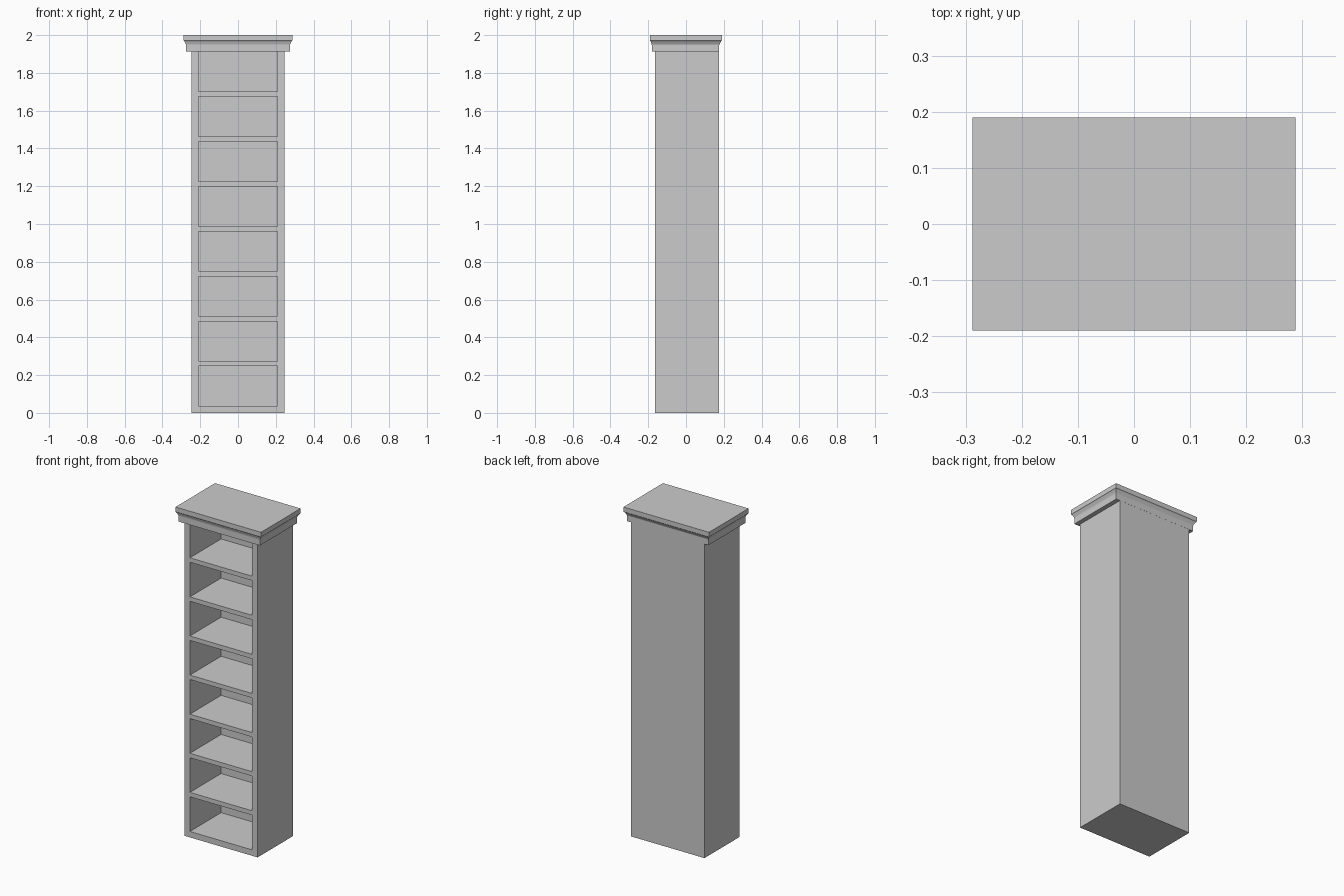
import bpy, bmesh
from mathutils import Vector

if "Cube" in bpy.data.objects:
    bpy.data.objects.remove(bpy.data.objects["Cube"], do_unlink=True)

grey = bpy.data.materials.new("grey_paint")
grey.use_nodes = True
GREY = (0.6, 0.6, 0.6, 1)
grey.diffuse_color = GREY
grey.node_tree.nodes["Principled BSDF"].inputs["Base Color"].default_value = GREY


def finish(name, bm):
    bmesh.ops.recalc_face_normals(bm, faces=bm.faces)
    mesh = bpy.data.meshes.new(name)
    bm.to_mesh(mesh)
    bm.free()
    mesh.materials.append(grey)
    obj = bpy.data.objects.new(name, mesh)
    bpy.context.collection.objects.link(obj)
    return obj


# Overall sizes
HALF_W, OPEN_W = 0.247, 0.209
FRONT, BACK = -0.164, 0.175
DEPTH = 0.30
SHELVES, BASE, PITCH, OPEN_H = 8, 0.036, 0.238, 0.211

# Cabinet: front face grid, with every middle cell pushed in as a compartment
xs = [-HALF_W, -OPEN_W, OPEN_W, HALF_W]
zs = [0]
for i in range(SHELVES):
    zs += [BASE + i * PITCH, BASE + i * PITCH + OPEN_H]
zs.append(1.94)

bm = bmesh.new()
grid = [[bm.verts.new((x, FRONT, z)) for x in xs] for z in zs]
openings = []
for r in range(len(zs) - 1):
    for c in range(3):
        face = bm.faces.new((grid[r][c], grid[r][c + 1],
                             grid[r + 1][c + 1], grid[r + 1][c]))
        if c == 1 and r % 2 == 1:
            openings.append(face)
rim = [e for e in bm.edges if e.is_boundary]

# Outer sides and back
ext = bmesh.ops.extrude_edge_only(bm, edges=rim)["geom"]
bmesh.ops.translate(bm, vec=(0, BACK - FRONT, 0),
                    verts=[g for g in ext if isinstance(g, bmesh.types.BMVert)])
bmesh.ops.contextual_create(
    bm, geom=[e for e in bm.edges if e.is_boundary])

# Compartments
for face in openings:
    inner = bmesh.ops.extrude_discrete_faces(bm, faces=[face])["faces"][0]
    bmesh.ops.translate(bm, vec=(0, DEPTH, 0), verts=inner.verts)
bmesh.ops.dissolve_limit(bm, angle_limit=0.01, verts=bm.verts, edges=bm.edges)
finish("shelf_cabinet", bm)

# Crown moulding: stacked rectangles (half width, front, back, height)
profile = [
    (0.274, -0.181, 0.1755, 1.912),
    (0.274, -0.181, 0.1755, 1.947),
    (0.276, -0.182, 0.178, 1.953),
    (0.284, -0.187, 0.186, 1.967),
    (0.288, -0.190, 0.190, 1.971),
    (0.288, -0.190, 0.190, 2.0),
]
bm = bmesh.new()
rings = [[bm.verts.new(Vector(p)) for p in
          ((-w, f, z), (w, f, z), (w, b, z), (-w, b, z))]
         for w, f, b, z in profile]
for low, high in zip(rings, rings[1:]):
    for i in range(4):
        j = (i + 1) % 4
        bm.faces.new((low[i], low[j], high[j], high[i]))
bm.faces.new(rings[-1])

# Underside overhang, left open where the cabinet meets it
hole = [bm.verts.new(p) for p in
        ((-HALF_W, FRONT, 1.912), (HALF_W, FRONT, 1.912),
         (HALF_W, BACK, 1.912), (-HALF_W, BACK, 1.912))]
for i in range(4):
    j = (i + 1) % 4
    bm.faces.new((rings[0][i], hole[i], hole[j], rings[0][j]))
finish("crown_moulding", bm)
